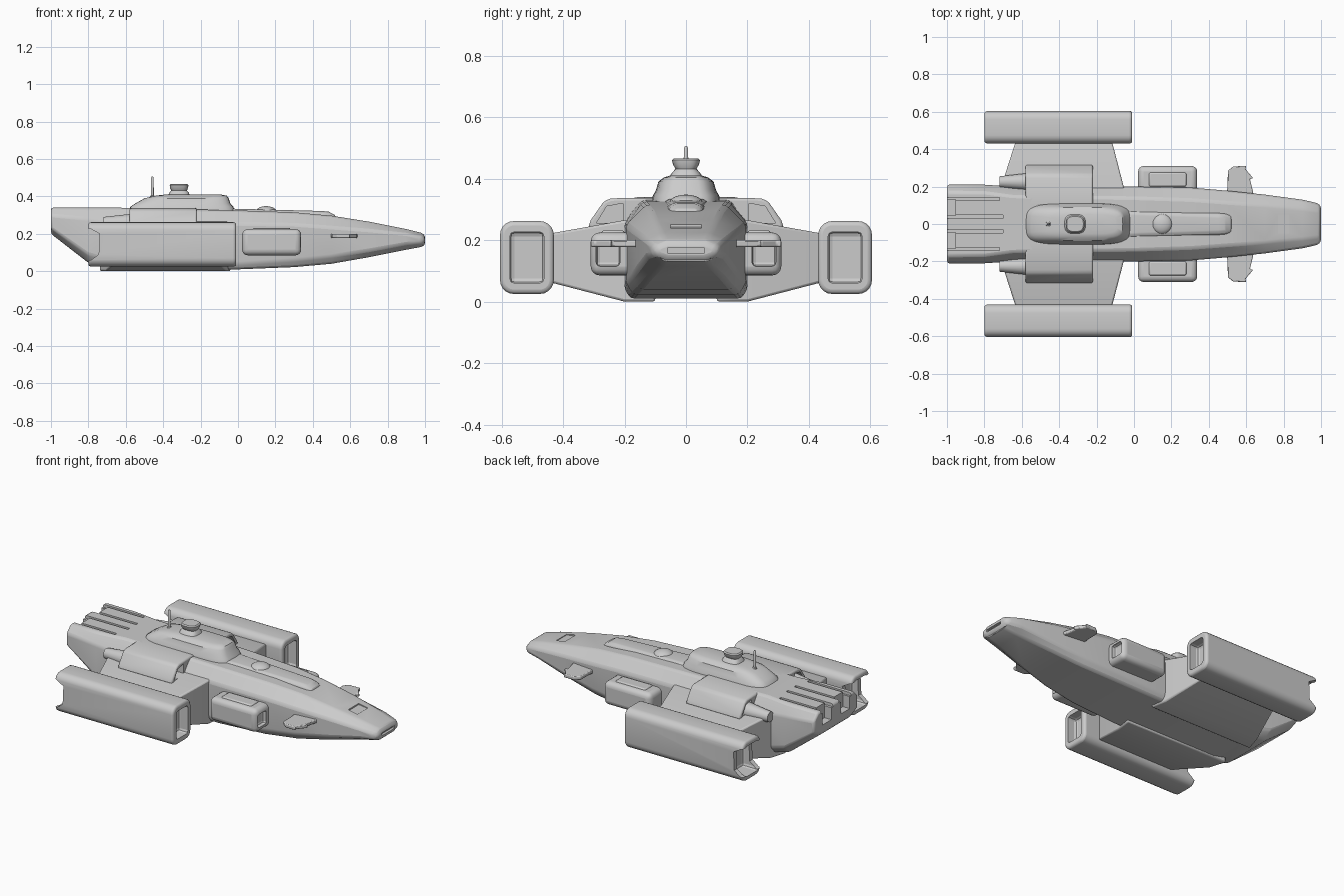
import bpy, bmesh, math
from mathutils import Matrix

if "Cube" in bpy.data.objects:
    bpy.data.objects.remove(bpy.data.objects["Cube"])


def finish(name, bm, bevel=0.0, seg=2, mirror=False, cuts=(), limit=25):
    bmesh.ops.recalc_face_normals(bm, faces=bm.faces)
    me = bpy.data.meshes.new(name)
    bm.to_mesh(me)
    bm.free()
    ob = bpy.data.objects.new(name, me)
    bpy.context.collection.objects.link(ob)
    if bevel:
        m = ob.modifiers.new("bevel", 'BEVEL')
        m.width, m.segments = bevel, seg
        m.limit_method, m.angle_limit = 'ANGLE', math.radians(limit)
    for c in cuts:
        m = ob.modifiers.new("cut", 'BOOLEAN')
        m.operation, m.object = 'DIFFERENCE', c
    if mirror:
        m = ob.modifiers.new("mirror", 'MIRROR')
        m.use_axis = (False, True, False)
    return ob


def loft(rings):
    """Skin a list of equal-length point rings and cap both ends."""
    bm = bmesh.new()
    vs = [[bm.verts.new(p) for p in r] for r in rings]
    n = len(vs[0])
    for a, b in zip(vs, vs[1:]):
        for i in range(n):
            bm.faces.new((a[i], a[(i + 1) % n], b[(i + 1) % n], b[i]))
    bm.faces.new(vs[0])
    bm.faces.new(vs[-1])
    return bm


def box(x0, x1, y0, y1, z0, z1):
    return loft([[(x, y0, z0), (x, y1, z0), (x, y1, z1), (x, y0, z1)] for x in (x0, x1)])


def prism_y(pts, y0, y1):
    return loft([[(x, y, z) for x, z in pts] for y in (y0, y1)])


def cutter(name, bm, **kw):
    ob = finish(name, bm, **kw)
    ob.hide_render = True
    ob.hide_viewport = True
    return ob


def oval(cx, cy, z, rx, ry, n=32, p=4):
    """Rounded rectangle (superellipse) ring at height z."""
    ring = []
    for i in range(n):
        t = 2 * math.pi * i / n
        c, s = math.cos(t), math.sin(t)
        ring.append((cx + rx * math.copysign(abs(c) ** (2 / p), c),
                     cy + ry * math.copysign(abs(s) ** (2 / p), s), z))
    return ring


# Main hull: stations of x, half widths (side, bottom, top), heights (bottom, low, high, top)
stations = [
    (-1.0, .21, .14, .17, .20, .23, .30, .34),
    (-.80, .21, .17, .17, .045, .09, .28, .34),
    (-.65, .20, .18, .15, .012, .05, .26, .34),
    (0.0, .20, .18, .14, .010, .04, .255, .325),
    (.30, .195, .17, .13, .022, .06, .25, .315),
    (.50, .178, .15, .115, .04, .08, .235, .297),
    (.70, .157, .12, .10, .075, .11, .22, .265),
    (.90, .13, .08, .08, .115, .145, .20, .225),
    (.98, .112, .07, .07, .13, .15, .185, .205),
    (1.0, .095, .06, .06, .14, .153, .178, .192)]
rings = []
for x, w, b, t, zb, zl, zu, zt in stations:
    half = [(b, zb), (w, zl), (w, zu), (t, zt)]
    rings.append([(x, y, z) for y, z in half] + [(x, -y, z) for y, z in reversed(half)])
cuts = [
    cutter("stern_notch_cutter", box(-1.1, -.955, .045, .13, .25, .5), mirror=True),
    cutter("outer_groove_cutter", box(-1.1, -.72, .125, .142, .322, .5), mirror=True),
    cutter("inner_groove_cutter", box(-1.1, -.70, .03, .047, .322, .5), mirror=True),
    cutter("nose_slit_cutter", box(.985, 1.1, -.06, .06, .158, .174)),
    cutter("nose_panel_cutter", prism_y([(.77, .30), (.77, .243), (.83, .235), (.83, .30)], -.05, .05))]
finish("hull", loft(rings), .012, 2, cuts=cuts)

# Wing pylons, hollow at front and rear
def wing_ring(y, x0, x1, z0, z1):
    return [(x0, y, z0), (x1, y, z0), (x1, y, z1), (x0, y, z1)]
wing = loft([wing_ring(.10, -.74, -.04, 0, .27), wing_ring(.20, -.71, -.055, 0, .265),
             wing_ring(.45, -.63, -.12, .065, .22)])
wing.faces.ensure_lookup_table()
ends = [f for f in wing.faces if abs(f.normal.x) > .5 and f.calc_center_median().y > .25]
bmesh.ops.inset_individual(wing, faces=ends, thickness=.022)
for f in ends:
    shift = -.07 if f.calc_center_median().x > -.4 else .05
    bmesh.ops.translate(wing, verts=f.verts, vec=(shift, 0, 0))
finish("wing_pylon", wing, .008, 2, mirror=True, limit=30)

# Engine nacelles with intake, open stern and swallowtail sides
cuts = [
    cutter("intake_cutter", box(-.07, .1, .462, .573, .06, .227), bevel=.015),
    cutter("exhaust_cutter", box(-.9, -.70, .458, .577, .052, .233), bevel=.015),
    cutter("tail_cutter", prism_y([(-.85, .235), (-.785, .225), (-.74, .20),
                                   (-.745, .09), (-.785, .06), (-.85, .05)], .3, .75))]
nac = box(-.8, -.01, .43, .605, .025, .262)
long_edges = [e for e in nac.edges if abs(e.verts[0].co.x - e.verts[1].co.x) > .1]
bmesh.ops.bevel(nac, geom=long_edges, offset=.045, segments=5, profile=.5, affect='EDGES')
finish("engine_nacelle", nac, .014, 3, mirror=True, cuts=cuts, limit=40)

# Shoulder blisters with recessed ends, and exhaust humps behind them
prof = [(.10, .24), (.318, .24), (.310, .265), (.268, .325), (.245, .336), (.10, .338)]
cut_prof = [(.205, .255), (.292, .255), (.258, .31), (.205, .32)]
cuts = [cutter("shoulder_cutter_" + tag, loft([[(x, y, z) for y, z in cut_prof] for x in xs]))
        for tag, xs in (("front", (-.28, -.1)), ("rear", (-.7, -.53)))]
finish("shoulder_blister", loft([[(x, y, z) for y, z in prof] for x in (-.58, -.22)]),
       .008, 2, mirror=True, cuts=cuts)
hump = bmesh.new()
bmesh.ops.create_cone(hump, cap_ends=True, segments=24, radius1=.03, radius2=.052, depth=.2,
                      matrix=Matrix.Translation((-.62, .225, .26)) @ Matrix.Rotation(math.pi / 2, 4, 'Y'))
finish("exhaust_hump", hump, mirror=True)

# Bridge deck, tower and antenna
finish("bridge_deck", loft([oval(-.30, 0, .32, .285, .112), oval(-.30, 0, .345, .275, .108),
                            oval(-.295, 0, .362, .255, .098), oval(-.275, 0, .39, .225, .09),
                            oval(-.25, 0, .404, .19, .072), oval(-.24, 0, .41, .15, .052)]))
finish("bridge_tower", loft([oval(-.315, 0, .40, .06, .058, p=3), oval(-.315, 0, .42, .052, .045, p=3),
                             oval(-.315, 0, .432, .042, .034, p=3), oval(-.315, 0, .445, .048, .042, p=3),
                             oval(-.315, 0, .46, .05, .046, p=3), oval(-.315, 0, .466, .044, .04, p=3)]))
finish("antenna", loft([oval(-.458, 0, z, r, r, 12, 2)
                        for z, r in ((.37, .014), (.402, .013), (.405, .008), (.5, .007), (.506, .003))]))

# Forward spine and sensor dome
def spine_ring(x, w, z):
    return [(x, -w, z - .06), (x, w, z - .06), (x, w - .012, z - .01), (x, w - .03, z),
            (x, -w + .03, z), (x, -w + .012, z - .01)]
finish("forward_spine", loft([spine_ring(-.06, .085, .335), spine_ring(.03, .08, .333),
                              spine_ring(.45, .068, .322), spine_ring(.49, .064, .318),
                              spine_ring(.52, .058, .30)]), .006)
finish("sensor_dome", loft([oval(.15, 0, .32 + .028 * math.sin(a), .055 * math.cos(a), .055 * math.cos(a), 24, 2)
                            for a in (0, .3, .6, .9, 1.2, 1.5)]))

# Side pods with a shallow front intake
cut = cutter("pod_intake_cutter", box(.315, .5, .215, .292, .115, .195), bevel=.012)
finish("side_pod", box(.022, .338, .15, .31, .085, .225), .03, 4, mirror=True, cuts=[cut])
finish("pod_ridge", box(.08, .28, .20, .275, .20, .232), .008, mirror=True)

# Swept canard fins
fin = [(.485, .10), (.50, .20), (.502, .285), (.53, .308), (.60, .31), (.595, .295),
       (.637, .245), (.62, .24), (.635, .18), (.65, .10)]
finish("canard_fin", loft([[(x, y, z) for x, y in fin] for z in (.178, .20)]), .005, mirror=True)

# Smooth shading with sharp creases
for ob in bpy.context.collection.objects:
    if not ob.hide_render:
        bpy.ops.object.select_all(action='DESELECT')
        ob.select_set(True)
        bpy.context.view_layer.objects.active = ob
        bpy.ops.object.shade_smooth_by_angle(angle=math.radians(35))
